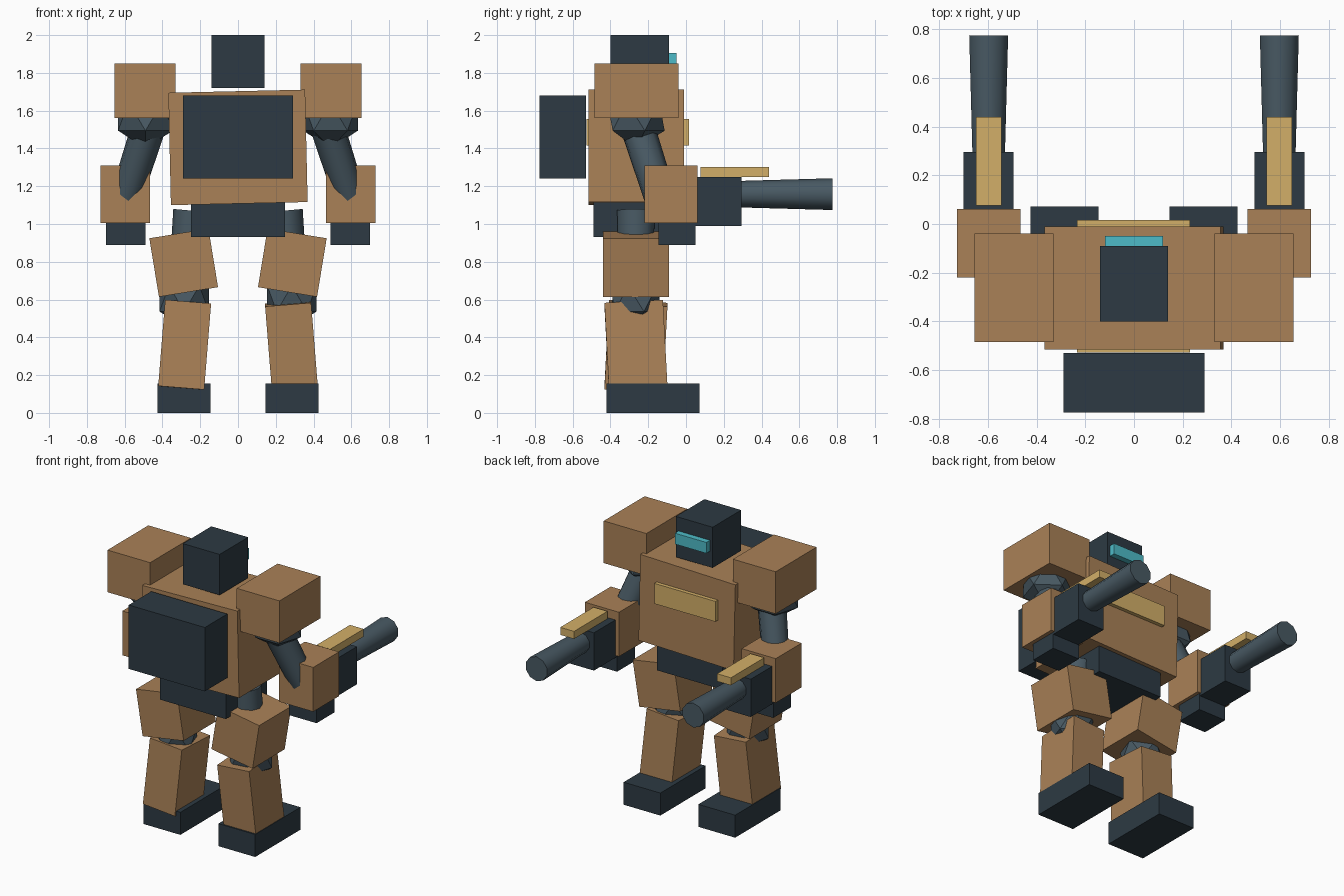
import bpy
from math import radians
from mathutils import Vector

if "Cube" in bpy.data.objects:
    bpy.data.objects.remove(bpy.data.objects["Cube"])


def material(name, rgb):
    m = bpy.data.materials.new(name)
    m.diffuse_color = (*rgb, 1)
    m.use_nodes = True
    m.node_tree.nodes["Principled BSDF"].inputs["Base Color"].default_value = m.diffuse_color
    return m


TAN = material("tan_armour", (0.40, 0.22, 0.095))
DARK = material("dark_metal", (0.026, 0.042, 0.056))
STEEL = material("steel", (0.065, 0.10, 0.125))
GOLD = material("gold_trim", (0.65, 0.43, 0.14))
CYAN = material("cyan_glass", (0.076, 0.50, 0.58))


def finish(name, mat):
    o = bpy.context.object
    o.name = name
    o.data.materials.append(mat)
    return o


def box(name, x, y, z, mat, rot=(0, 0, 0)):
    """Box from (min, max) ranges, rotated in degrees about its centre."""
    bpy.ops.mesh.primitive_cube_add(
        size=1, location=[sum(r) / 2 for r in (x, y, z)],
        rotation=[radians(a) for a in rot])
    o = finish(name, mat)
    o.scale = [r[1] - r[0] for r in (x, y, z)]
    return o


def rod(name, a, b, r1, r2, mat, sides=10):
    """Tapered cylinder from point a to point b."""
    a, b = Vector(a), Vector(b)
    d = b - a
    bpy.ops.mesh.primitive_cone_add(
        vertices=sides, radius1=r1, radius2=r2, depth=d.length,
        location=(a + b) / 2, rotation=d.to_track_quat('Z', 'Y').to_euler())
    bpy.ops.object.shade_smooth_by_angle(angle=radians(45))
    return finish(name, mat)


def joint(name, loc, r, turn):
    """Faceted ball joint."""
    bpy.ops.mesh.primitive_ico_sphere_add(
        subdivisions=1, radius=r, location=loc, rotation=(0, 0, radians(turn)))
    return finish(name, STEEL)


# Head and torso
box("head", (-.14, .14), (-.40, -.09), (1.72, 2.0), DARK)
box("visor", (-.12, .12), (-.10, -.05), (1.83, 1.905), CYAN)
box("torso", (-.362, .362), (-.515, -.01), (1.108, 1.703), TAN, (0, -1.3, 0))
box("chest_plate", (-.235, .23), (-.03, .016), (1.415, 1.555), GOLD)
box("back_plate", (-.235, .23), (-.528, -.49), (1.415, 1.555), GOLD)
box("backpack", (-.29, .29), (-.775, -.53), (1.24, 1.68), DARK)
box("pelvis", (-.25, .25), (-.49, -.04), (.93, 1.15), DARK)

for side, s in (("left", -1), ("right", 1)):
    def mx(a, b):
        return tuple(sorted((s * a, s * b)))

    # Arm
    box(f"{side}_shoulder_pad", mx(.33, .655), (-.485, -.04), (1.56, 1.85), TAN)
    joint(f"{side}_shoulder_joint", (s * .49, -.265, 1.57), .17, 18 * -s)
    rod(f"{side}_upper_arm", (s * .455, -.275, 1.57), (s * .60, -.13, 1.12),
        .092, .085, STEEL)
    box(f"{side}_forearm", mx(.467, .727), (-.22, .062), (1.005, 1.31), TAN)
    box(f"{side}_hand", mx(.49, .70), (-.145, .05), (.89, 1.01), DARK)
    # Arm cannon
    box(f"{side}_cannon_body", mx(.495, .70), (.05, .295), (.99, 1.25), DARK)
    rod(f"{side}_cannon_barrel", (s * .597, .28, 1.158), (s * .597, .775, 1.158),
        .070, .084, STEEL)
    box(f"{side}_cannon_rail", mx(.545, .65), (.077, .44), (1.25, 1.302), GOLD)

    # Leg
    rod(f"{side}_leg_strut", (s * .238, -.265, 1.07), (s * .282, -.265, .60),
        .105, .09, STEEL)
    box(f"{side}_thigh", mx(.129, .446), (-.44, -.09), (.638, .952), TAN,
        (0, 9.3 * s, 0))
    joint(f"{side}_knee_joint", (s * .285, -.265, .605), .153, 18 * -s)
    box(f"{side}_shin", mx(.161, .405), (-.42, -.11), (.124, .582), TAN,
        (3 * s, -4.6 * s, 0))
    box(f"{side}_foot", mx(.145, .425), (-.42, .072), (0, .155), DARK)
